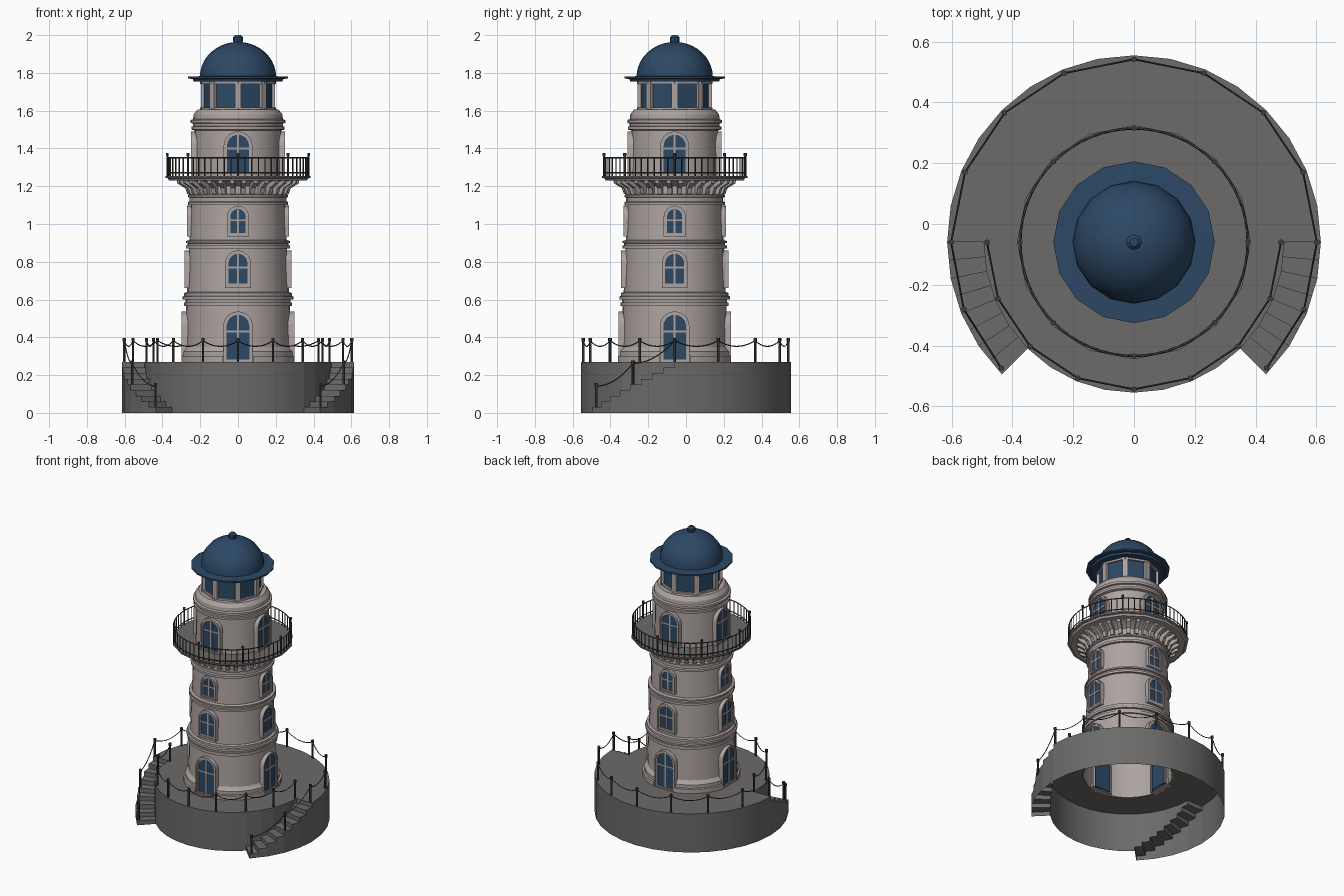
import bpy, bmesh
from math import sin, cos, pi, radians, ceil
from mathutils import Matrix, Vector

if "Cube" in bpy.data.objects:
    bpy.data.objects.remove(bpy.data.objects["Cube"])

CY = -0.06      # tower axis
H = 0.27        # terrace height


def material(name, rgb):
    m = bpy.data.materials.new(name)
    m.diffuse_color = (*rgb, 1)
    m.use_nodes = True
    m.node_tree.nodes["Principled BSDF"].inputs["Base Color"].default_value = m.diffuse_color
    return m


STONE = material("pale_stone", (0.42, 0.37, 0.355))
GREY = material("grey_paving", (0.15, 0.145, 0.14))
BLUE = material("deep_blue", (0.025, 0.065, 0.13))
IRON = material("dark_iron", (0.05, 0.048, 0.046))


def finish(name, bm, mat, angle=30):
    me = bpy.data.meshes.new(name)
    bm.to_mesh(me)
    bm.free()
    me.materials.append(mat)
    o = bpy.data.objects.new(name, me)
    bpy.context.collection.objects.link(o)
    o.location.y = CY
    bpy.ops.object.select_all(action='DESELECT')
    bpy.context.view_layer.objects.active = o
    o.select_set(True)
    bpy.ops.object.shade_smooth_by_angle(angle=radians(angle))
    return o


def polar(r, a, z):
    return Vector((r * cos(a), r * sin(a), z))


def lathe(name, profile, segs, mat, skip=lambda i: False, angle=30):
    bm = bmesh.new()
    rings = [[bm.verts.new(polar(r, 2 * pi * i / segs, z)) for i in range(segs)]
             for r, z in profile]
    for a, b in zip(rings, rings[1:]):
        for i in range(segs):
            if not skip(i):
                j = (i + 1) % segs
                bm.faces.new((a[i], a[j], b[j], b[i]))
    bmesh.ops.remove_doubles(bm, verts=bm.verts, dist=1e-5)
    return finish(name, bm, mat, angle)


def prism(bm, front, back):
    f, b = [bm.verts.new(p) for p in front], [bm.verts.new(p) for p in back]
    faces = [bm.faces.new(f), bm.faces.new(b[::-1])]
    n = len(f)
    faces += [bm.faces.new((f[i], b[i], b[(i + 1) % n], f[(i + 1) % n])) for i in range(n)]
    bmesh.ops.recalc_face_normals(bm, faces=faces)


def rod(bm, r, p, z0, z1, sides=6):
    bmesh.ops.create_cone(bm, cap_ends=True, segments=sides, radius1=r, radius2=r, depth=z1 - z0,
                          matrix=Matrix.Translation((p.x, p.y, (z0 + z1) / 2)))


def tubes(name, paths, radius, mat, cyclic=False):
    cu = bpy.data.curves.new(name, 'CURVE')
    cu.dimensions = '3D'
    cu.bevel_depth, cu.bevel_resolution = radius, 0
    for path in paths:
        s = cu.splines.new('POLY')
        s.points.add(len(path) - 1)
        for q, p in zip(s.points, path):
            q.co = (*p, 1)
        s.use_cyclic_u = cyclic
    cu.materials.append(mat)
    o = bpy.data.objects.new(name, cu)
    bpy.context.collection.objects.link(o)
    o.location.y = CY
    bpy.ops.object.select_all(action='DESELECT')
    bpy.context.view_layer.objects.active = o
    o.select_set(True)
    bpy.ops.object.convert(target='MESH')


# Terrace: hollow drum, narrower at the front, with two curved stairs
R_OUT, R_IN, R_HOLE, STEP = 0.615, 0.495, 0.285, radians(5.625)
bm = bmesh.new()


def pt(r, i, z):        # odd points lie on the chords of a 32-sided ring
    return polar(r * (cos(STEP) if i % 2 else 1), i * STEP, z)


def quad(points, facing):
    f = bm.faces.new([bm.verts.new(p) for p in points])
    f.normal_update()
    if f.normal.dot(facing) < 0:
        f.normal_flip()


def wall(r, i, z0, z1):
    quad((pt(r, i, z0), pt(r, i + 1, z0), pt(r, i + 1, z1), pt(r, i, z1)), pt(1, i, 0))


def riser(i, z0, z1, way):
    a = i * STEP
    quad((pt(R_IN, i, z0), pt(R_OUT, i, z0), pt(R_OUT, i, z1), pt(R_IN, i, z1)),
         Vector((-sin(a), cos(a), 0)) * way)


def floor(r0, r1, i, z):
    quad((pt(r0, i, z), pt(r1, i, z), pt(r1, i + 1, z), pt(r0, i + 1, z)), Vector((0, 0, 1)))


for i in range(64):
    rim = R_OUT if i < 32 else R_IN
    floor(R_HOLE, rim, i, H)
    k = i - 31 if 32 <= i < 40 else 64 - i if i >= 56 else 0
    if k:
        z, way = H * (1 - k / 9), (1 if i < 40 else -1)
        top, low = (i, i + 1) if i < 40 else (i + 1, i)
        floor(R_IN, R_OUT, i, z)
        wall(R_OUT, i, 0, z)
        wall(R_IN, i, z, H)
        riser(top, z, z + H / 9, way)
        if k == 8:
            riser(low, 0, z, way)
    else:
        wall(rim, i, 0, H)
bmesh.ops.remove_doubles(bm, verts=bm.verts, dist=1e-5)
finish("terrace_with_stairs", bm, GREY)

# Terrace fence: posts and sagging chains, each post as (degrees, radius, foot height)
back_run = [(a * 22.5, 0.602, H) for a in range(9)]
front_run = [(-a * 22.5, 0.484, H) for a in range(9)]
stair_run = [(a, 0.602, H * (1 - ceil(a / -5.625) / 9)) for a in (-21.5, -43.5)]
right_run = [back_run[0]] + stair_run
left_run = [(180 - a, r, z) for a, r, z in right_run]
bm = bmesh.new()
for a, r, z in back_run + front_run + right_run[1:] + left_run[1:]:
    p = polar(r, radians(a), 0)
    rod(bm, 0.007, p, z, z + 0.115)
    rod(bm, 0.0095, p, z + 0.108, z + 0.127)
finish("fence_posts", bm, IRON)
chains = []
for run in (back_run, front_run, right_run, left_run):
    for (a0, r0, z0), (a1, r1, z1) in zip(run, run[1:]):
        p, q = polar(r0, radians(a0), z0 + 0.112), polar(r1, radians(a1), z1 + 0.112)
        chains.append([p.lerp(q, t / 8) - Vector((0, 0, 0.12 * (t / 8) * (1 - t / 8)))
                       for t in range(9)])
tubes("fence_chains", chains, 0.003, IRON)

# Tower shaft with moulded bands
lathe("tower_lower", [
    (0.282, 0.27), (0.28, 0.35), (0.275, 0.565), (0.286, 0.565), (0.286, 0.585), (0.278, 0.585),
    (0.278, 0.6), (0.293, 0.6), (0.293, 0.615), (0.285, 0.62), (0.285, 0.635), (0.27, 0.64),
    (0.26, 0.87), (0.276, 0.87), (0.276, 0.885), (0.267, 0.887), (0.267, 0.898), (0.276, 0.9),
    (0.276, 0.91), (0.258, 0.915), (0.25, 1.1), (0.266, 1.1), (0.266, 1.115), (0.257, 1.12),
    (0.257, 1.14), (0.266, 1.143), (0.266, 1.153), (0.25, 1.158), (0.25, 1.2), (0.275, 1.218),
    (0.32, 1.232)], 32, STONE)
lathe("tower_upper", [
    (0.234, 1.25), (0.229, 1.495), (0.247, 1.5), (0.247, 1.515), (0.238, 1.518), (0.238, 1.532),
    (0.251, 1.535), (0.251, 1.55), (0.238, 1.555), (0.235, 1.58), (0.215, 1.605), (0, 1.605)],
    32, STONE)
lathe("base_moulding", [(0.31, 0.27), (0.31, 0.3), (0.298, 0.302), (0.298, 0.325), (0.288, 0.335),
                        (0.279, 0.35)], 48, STONE, skip=lambda i: (i + 2) % 12 < 4)

# Balcony slab, floor and brackets
lathe("balcony_slab", [(0.25, 1.23), (0.365, 1.23), (0.372, 1.242), (0.385, 1.244)], 16, STONE)
lathe("balcony_floor", [(0.385, 1.244), (0.385, 1.255), (0.22, 1.255)], 16, GREY)
bm = bmesh.new()
shape = [(0.245, 1.155), (0.268, 1.158), (0.28, 1.19), (0.322, 1.215), (0.325, 1.232), (0.245, 1.232)]
for i in range(32):
    rot = Matrix.Rotation(2 * pi * (i + 0.5) / 32, 3, 'Z')
    prism(bm, [rot @ Vector((r, -0.012, z)) for r, z in shape],
          [rot @ Vector((r, 0.012, z)) for r, z in shape])
finish("balcony_brackets", bm, STONE)

# Balcony railing
bm = bmesh.new()
for i in range(64):
    p = polar(0.374, 2 * pi * i / 64, 0)
    if i % 8:
        rod(bm, 0.0035, p, 1.25, 1.352, 4)
    else:
        rod(bm, 0.006, p, 1.25, 1.365)
        rod(bm, 0.0085, p, 1.36, 1.375)
finish("railing_balusters", bm, IRON)
tubes("railing_bars", [[polar(0.374, 2 * pi * i / 64, z) for i in range(64)] for z in (1.272, 1.352)],
      0.004, IRON, cyclic=True)


# Arched windows and doors on four sides
def arch(hw, z0, z1):
    return [(-hw, z0), (hw, z0)] + [(hw * cos(pi * t / 12), z1 - hw + hw * sin(pi * t / 12))
                                    for t in range(13)]


def opening(name, hw, z0, z1, r, sill, cross):
    frame, glass = bmesh.new(), bmesh.new()
    for side in range(4):
        rot = Matrix.Rotation(side * pi / 2, 3, 'Z')

        def at(outline, depth):
            return [rot @ Vector((x, -depth, z)) for x, z in outline]
        # outer hood, then inner casing
        mid, inner = arch(hw - 0.009, z0 + sill / 2, z1 - 0.009), arch(hw - 0.018, z0 + sill, z1 - 0.018)
        for a, b, d in ((arch(hw, z0, z1), mid, 0.014), (mid, inner, 0.008)):
            loops = [[frame.verts.new(p) for p in at(o, dep)]
                     for o, dep in ((a, r - 0.03), (a, r + d), (b, r + d), (b, r - 0.03))]
            n = len(a)
            for u, v in zip(loops, loops[1:]):
                for i in range(n):
                    j = (i + 1) % n
                    frame.faces.new((u[i], u[j], v[j], v[i]))
        prism(glass, at(inner, r + 0.002), at(inner, r - 0.035))
        # glazing bars
        w = hw - 0.018
        for x0, x1, b0, b1 in ((-0.005, 0.005, z0 + sill, z1 - 0.02), (-w, w, cross - 0.005, cross + 0.005)):
            box = [(x0, b0), (x1, b0), (x1, b1), (x0, b1)]
            prism(frame, at(box, r + 0.006), at(box, r - 0.002))
    bmesh.ops.recalc_face_normals(frame, faces=frame.faces)
    finish(name + "_frames", frame, STONE)
    finish(name + "_glass", glass, BLUE)


opening("ground_door", 0.078, 0.27, 0.537, 0.284, 0.012, 0.43)
opening("lower_window", 0.068, 0.66, 0.86, 0.27, 0.025, 0.77)
opening("middle_window", 0.058, 0.935, 1.097, 0.257, 0.018, 1.02)
opening("balcony_door", 0.076, 1.255, 1.49, 0.235, 0.015, 1.4)

# Lantern room: octagonal glazing, posts and rings
lathe("lantern_glass", [(0.186, 1.6), (0.186, 1.76)], 8, BLUE)
for nm, z0, z1 in (("lantern_sill", 1.6, 1.617), ("lantern_head", 1.742, 1.758)):
    lathe(nm, [(0.18, z0), (0.2, z0), (0.2, z1), (0.18, z1)], 8, STONE)
bm = bmesh.new()
for i in range(8):
    m = Matrix.Rotation(i * pi / 4, 4, 'Z') @ Matrix.Translation((0.184, 0, 1.679)) \
        @ Matrix.Diagonal((0.026, 0.034, 0.156, 1))
    bmesh.ops.create_cube(bm, size=1, matrix=m)
finish("lantern_posts", bm, STONE)

# Roof brim, dome and finial
lathe("roof_brim", [(0, 1.755), (0.235, 1.755), (0.24, 1.768), (0.266, 1.77), (0.266, 1.78),
                    (0.19, 1.783)], 16, BLUE)
lathe("roof_dome", [(0.202 * cos(t * pi / 20), 1.778 + 0.186 * sin(t * pi / 20)) for t in range(11)],
      16, BLUE)
lathe("roof_finial", [(0.02, 1.955), (0.026, 1.968), (0.026, 1.988), (0.014, 2.0), (0, 2.0)], 8, BLUE)
